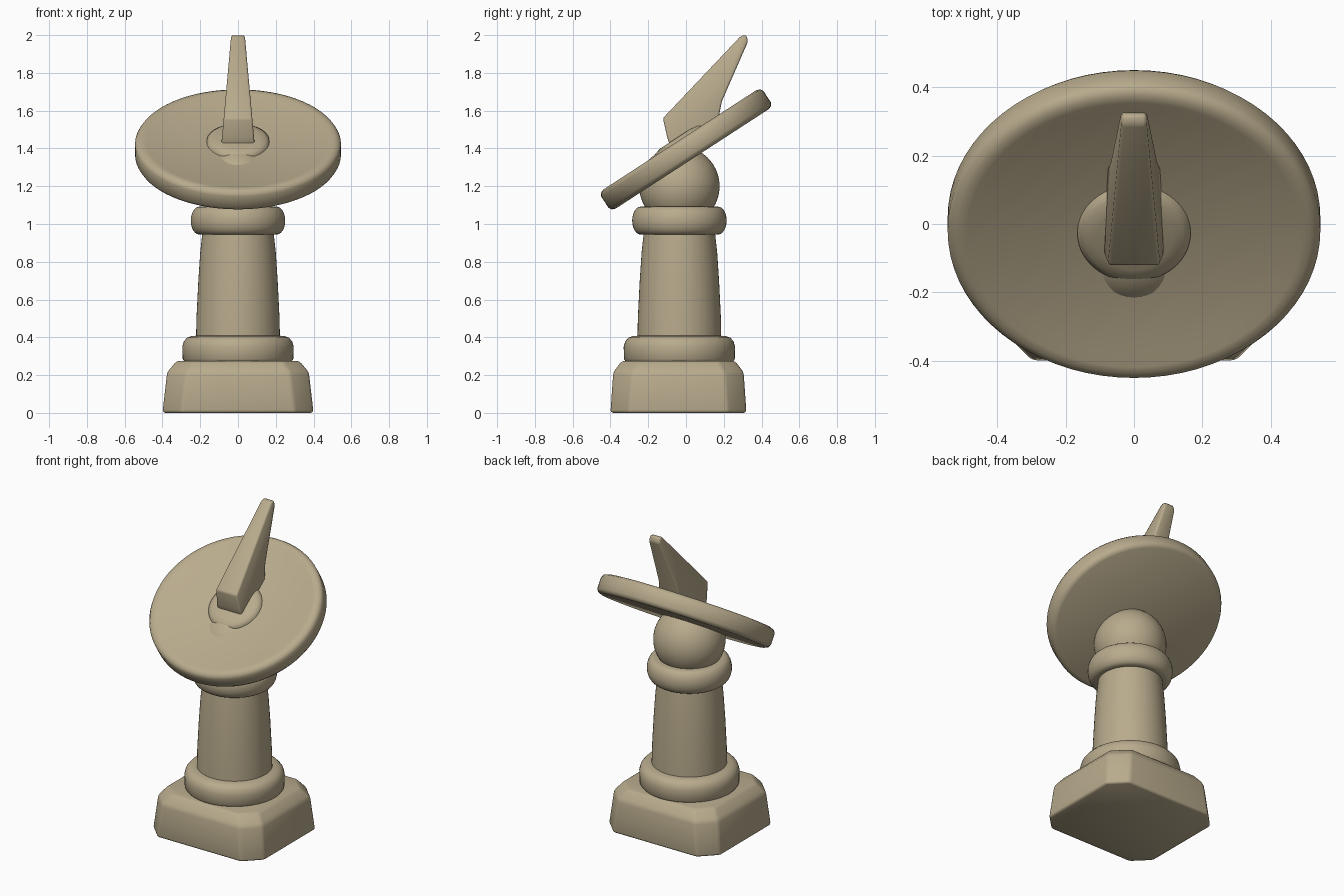
import bpy, bmesh, math
from mathutils import Matrix, Vector

if "Cube" in bpy.data.objects:
    bpy.data.objects.remove(bpy.data.objects["Cube"])

stone = bpy.data.materials.new("tan stone")
stone.diffuse_color = (0.48, 0.405, 0.265, 1)
stone.use_nodes = True
stone.node_tree.nodes["Principled BSDF"].inputs["Base Color"].default_value = stone.diffuse_color
AXIS_Y = -0.035  # pedestal axis


def finish(name, bm, angle=40, bevel=0, segments=2):
    bmesh.ops.recalc_face_normals(bm, faces=bm.faces)
    me = bpy.data.meshes.new(name)
    bm.to_mesh(me)
    bm.free()
    ob = bpy.data.objects.new(name, me)
    bpy.context.collection.objects.link(ob)
    me.materials.append(stone)
    bpy.ops.object.select_all(action='DESELECT')
    ob.select_set(True)
    bpy.context.view_layer.objects.active = ob
    if bevel:
        m = ob.modifiers.new("round", 'BEVEL')
        m.width, m.segments = bevel, segments
        m.limit_method, m.angle_limit = 'ANGLE', math.radians(25)
        bpy.ops.object.modifier_apply(modifier="round")
    bpy.ops.object.shade_smooth_by_angle(angle=math.radians(angle))
    return ob


def skin(bm, rings):
    """Join closed rings of points and cap both ends."""
    loops = [[bm.verts.new(p) for p in r] for r in rings]
    n = len(loops[0])
    for a, b in zip(loops, loops[1:]):
        for i in range(n):
            bm.faces.new((a[i], a[(i + 1) % n], b[(i + 1) % n], b[i]))
    bm.faces.new(loops[0])
    bm.faces.new(loops[-1])


def lathe(name, profile, matrix, n=56, angle=40):
    bm = bmesh.new()
    skin(bm, [[matrix @ Vector((r * math.cos(2 * math.pi * i / n),
                                r * math.sin(2 * math.pi * i / n), z))
               for i in range(n)] for r, z in profile])
    return finish(name, bm, angle)


def cut_corner_ring(hx, hy, c, z):
    pts = [(hx, c - hy), (hx, hy - c), (hx - c, hy), (c - hx, hy),
           (-hx, hy - c), (-hx, c - hy), (c - hx, -hy), (hx - c, -hy)]
    return [(x, y - 0.04, z) for x, y in pts]


# plinth with cut corners and sloped shoulder
bm = bmesh.new()
skin(bm, [cut_corner_ring(0.40, 0.36, 0.10, 0),
          cut_corner_ring(0.375, 0.345, 0.10, 0.215),
          cut_corner_ring(0.325, 0.30, 0.09, 0.275)])
finish("plinth", bm, 50, 0.015)

# round pedestal parts
axis = Matrix.Translation((0, AXIS_Y, 0))
lathe("lower_ring", [(0.28, 0.265), (0.293, 0.285), (0.295, 0.35), (0.287, 0.378),
                     (0.27, 0.398), (0.245, 0.407), (0.2, 0.41)], axis, angle=60)
lathe("column", [(0.222, 0.39), (0.22, 0.5), (0.21, 0.7), (0.2, 0.85), (0.188, 0.96)], axis)
ring = [(0.205 + 0.045 * math.cos(t), 1.018 + 0.074 * math.sin(t))
        for t in [math.radians(a) for a in range(-90, 91, 15)]]
lathe("upper_ring", ring, axis, angle=60)
ball = [(0.213 * math.cos(t), 1.2 + 0.213 * math.sin(t))
        for t in [math.radians(a) for a in range(-85, 86, 10)]]
lathe("ball", ball, axis, angle=60)

# tilted dial with a shallow rim
tilt = Matrix.Translation((0, 0, 1.395)) @ Matrix.Rotation(math.radians(33), 4, 'X')
lathe("dial", [(0.515, -0.06), (0.535, -0.052), (0.545, -0.035), (0.545, 0.035),
               (0.535, 0.052), (0.515, 0.06), (0.49, 0.06), (0.455, 0.048)],
      tilt @ Matrix.Diagonal((1, 0.94, 1, 1)), n=72, angle=50)
lathe("dial_hub", [(0.168, 0.03), (0.165, 0.055), (0.145, 0.07), (0.11, 0.078)], tilt, angle=60)

# gnomon: side outline, tapering in width towards the tip
outline = [(-0.08, 1.40), (-0.10, 1.46), (-0.122, 1.56), (0.29, 1.995), (0.32, 2.0),
           (0.328, 1.965), (0.19, 1.65), (0.16, 1.50)]
bm = bmesh.new()
skin(bm, [[(s * (0.036 + (2 - z) * 0.09), y, z) for y, z in outline] for s in (-1, 1)])
finish("gnomon", bm, 50, 0.01)
